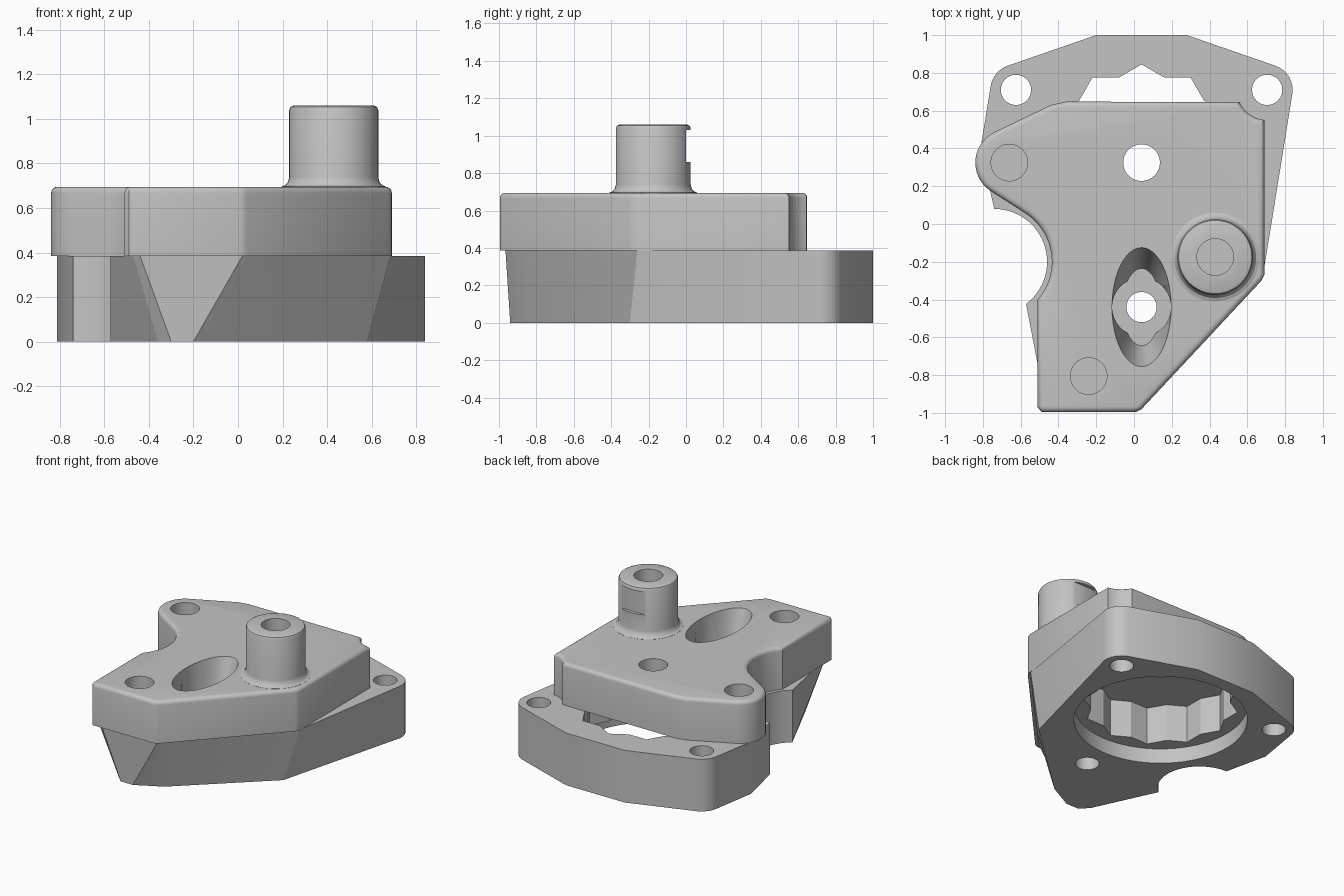
import bpy, bmesh
from math import cos, sin, pi, radians

if "Cube" in bpy.data.objects:
    bpy.data.objects.remove(bpy.data.objects["Cube"], do_unlink=True)

grey = bpy.data.materials.new("plain_grey")
grey.use_nodes = True
grey.diffuse_color = (0.55, 0.55, 0.55, 1)
grey.node_tree.nodes["Principled BSDF"].inputs["Base Color"].default_value = grey.diffuse_color

BASE_TOP, PLATE_TOP = 0.385, 0.695


def arc(center, rx, start, end, steps, ry=None):
    ry = rx if ry is None else ry
    angles = [radians(start + (end - start) * i / steps) for i in range(steps + 1)]
    return [(center[0] + rx * cos(a), center[1] + ry * sin(a)) for a in angles]


def ring(center, rx, ry=None, steps=48):
    return arc(center, rx, 0, 360, steps, ry)[:-1]


def loft(name, sections, top_bevel=0):
    """Solid through matching outlines given as (z, points)."""
    bm = bmesh.new()
    loops = [[bm.verts.new((x, y, z)) for x, y in pts] for z, pts in sections]
    for low, high in zip(loops, loops[1:]):
        for i in range(len(low)):
            j = (i + 1) % len(low)
            bm.faces.new((low[i], low[j], high[j], high[i]))
    bm.faces.new(loops[0])
    top = bm.faces.new(loops[-1])
    bmesh.ops.recalc_face_normals(bm, faces=bm.faces[:])
    if top_bevel:
        bmesh.ops.bevel(bm, geom=list(top.edges), offset=top_bevel, segments=4,
                        profile=0.5, affect='EDGES')
    mesh = bpy.data.meshes.new(name)
    bm.to_mesh(mesh)
    bm.free()
    obj = bpy.data.objects.new(name, mesh)
    bpy.context.collection.objects.link(obj)
    mesh.materials.append(grey)
    return obj


def prism(name, points, z0, z1, **kw):
    return loft(name, [(z0, points), (z1, points)], **kw)


def combine(obj, tool, operation='DIFFERENCE'):
    tool.hide_render = True
    mod = obj.modifiers.new("combine", 'BOOLEAN')
    mod.operation, mod.object, mod.solver = operation, tool, 'EXACT'
    bpy.context.view_layer.objects.active = obj
    bpy.ops.object.modifier_apply(modifier=mod.name)
    bpy.data.objects.remove(tool, do_unlink=True)


def drill(obj, center, radius, z0, z1):
    combine(obj, prism("drill", ring(center, radius), z0, z1))


# Key centres
SOCKET, SLOT, POST = (0.04, 0.325), (0.04, -0.44), (0.43, -0.175)
LOBE, SCALLOP = (-0.66, 0.325), (-0.74, -0.2)
EARS = [(-0.625, 0.71), (0.705, 0.71)]

# Base block, tapering between two outlines at the front
back = (arc(EARS[1], 0.135, -8, 70, 8) + [(0.28, 1.0), (-0.2, 1.0)]
        + arc(EARS[0], 0.135, 110, 172, 8) + [(-0.813, 0.4)])
scallop = arc(SCALLOP, 0.28, 90, -53, 20)
bottom = ([(0.58, -0.3)] + back + scallop
          + [(-0.36, -0.88), (-0.3, -0.94), (-0.2, -0.94)])
top = ([(0.685, -0.26)] + back + scallop
       + [(-0.47, -0.95), (-0.44, -0.965), (0.02, -0.965)])
# Front right edge of the base
bottom.append((-0.01, -0.84))
top.append((0.13, -0.85))
base = loft("base_block", [(0, bottom), (BASE_TOP, top)])

# Twelve point socket with a round recess underneath
star = []
for i in range(24):
    r = 0.52 if i % 2 == 0 else 0.466
    a = i * pi / 12
    star.append((SOCKET[0] + r * cos(a), SOCKET[1] + r * sin(a)))
combine(base, prism("socket_cutter", star, -0.1, 0.5))
combine(base, prism("recess_cutter", ring(SOCKET, 0.58, steps=72), -0.1, 0.11))
for c in EARS + [SLOT]:
    drill(base, c, 0.08, -0.1, 0.5)

# Upper plate
outline = ([(-0.51, -0.97), (-0.49, -0.995), (0.01, -0.995), (0.04, -0.98),
            (0.675, -0.3), (0.69, -0.27)]
           + arc(EARS[1], 0.16, 265, 204, 8) + [(-0.36, 0.648), (-0.44, 0.63)]
           + arc(LOBE, 0.18, 115, 237, 18)
           + arc(SCALLOP, 0.305, 57, -41, 18))
plate = prism("upper_plate", outline, BASE_TOP, PLATE_TOP, top_bevel=0.028)

# Round post with a flared foot and a flat on its back
profile = [(0.235, 0.66), (0.235, 0.696), (0.217, 0.703), (0.205, 0.718), (0.2, 0.74),
           (0.2, 1.04), (0.194, 1.054), (0.18, 1.06)]
post = loft("post", [(z, ring(POST, r)) for r, z in profile])
flat = [(0.1, 0), (0.8, 0), (0.8, 0.3), (0.1, 0.3)]
combine(post, prism("flat_cutter", flat, 0.86, 1.03))
combine(plate, post, 'UNION')

# Plate holes
for c, z in ((POST, 1.2), (LOBE, 0.8), ((-0.24, -0.805), 0.8), (SOCKET, 0.8)):
    drill(plate, c, 0.097, 0.3, z)

# Oval pocket with a round bore in its middle
pocket = loft("pocket_cutter", [(0.36, ring(SLOT, 0.096, 0.196)),
                                (0.72, ring(SLOT, 0.161, 0.324))])
combine(plate, pocket)
drill(plate, SLOT, 0.156, 0.3, 0.8)

# Soft shading with sharp edges kept
for obj in (base, plate):
    bpy.ops.object.select_all(action='DESELECT')
    obj.select_set(True)
    bpy.context.view_layer.objects.active = obj
    bpy.ops.object.shade_smooth_by_angle(angle=radians(30))
